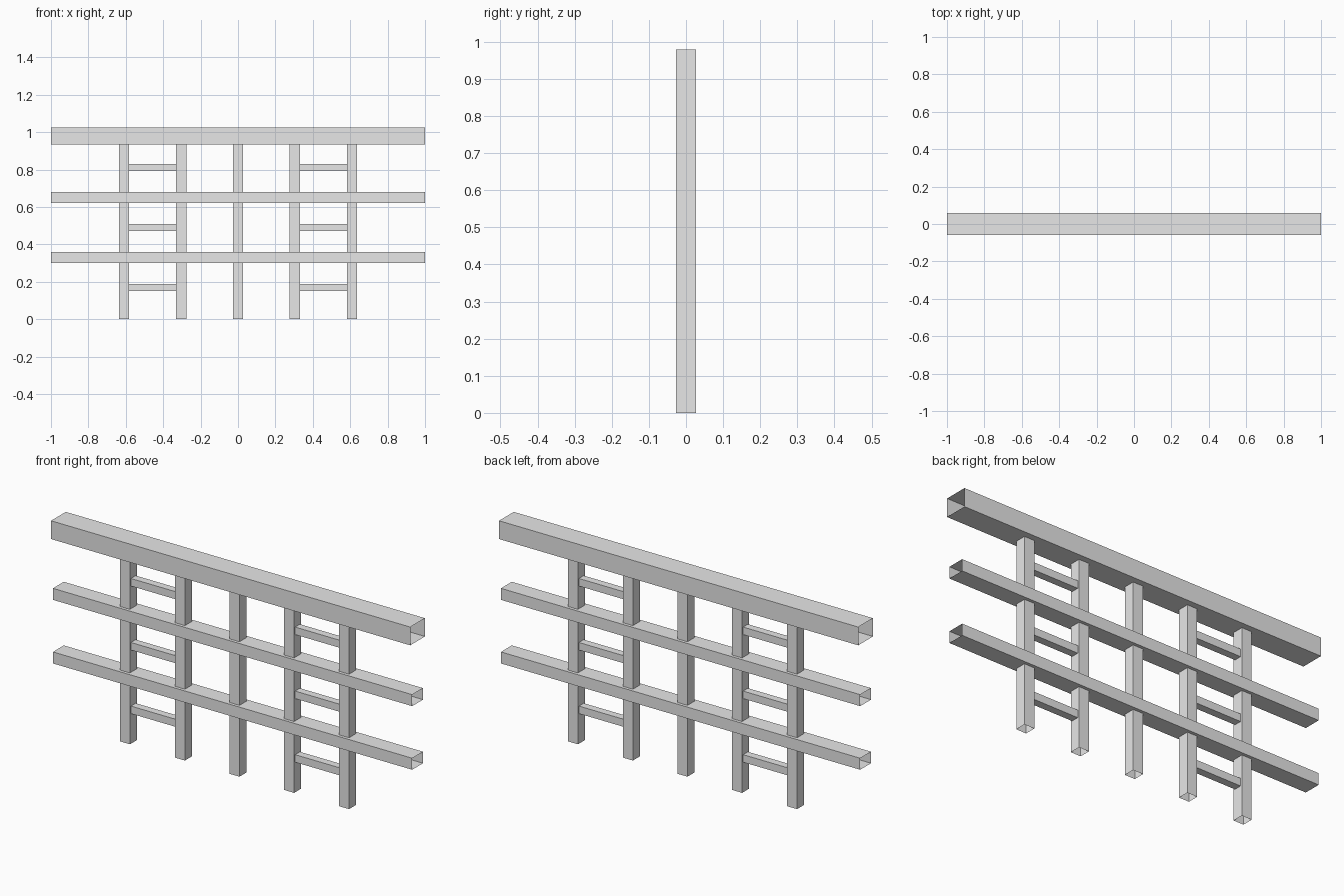
import bpy
import bmesh
from mathutils import Vector

cube = bpy.data.objects.get("Cube")
if cube:
    bpy.data.objects.remove(cube, do_unlink=True)

GREY = (0.8, 0.8, 0.8, 1.0)
grey = bpy.data.materials.new("plain_grey")
grey.use_nodes = True
grey.diffuse_color = GREY
grey.node_tree.nodes["Principled BSDF"].inputs["Base Color"].default_value = GREY


def hollow_bar(name, centre, size, axis):
    """Thin-walled rectangular tube, open at both ends along the given axis."""
    bm = bmesh.new()
    bmesh.ops.create_cube(bm, size=1)
    ends = [f for f in bm.faces if abs(f.normal[axis]) > 0.9]
    bmesh.ops.delete(bm, geom=ends, context="FACES_ONLY")
    bmesh.ops.scale(bm, vec=Vector(size), verts=bm.verts)
    mesh = bpy.data.meshes.new(name)
    bm.to_mesh(mesh)
    bm.free()
    mesh.materials.append(grey)
    obj = bpy.data.objects.new(name, mesh)
    obj.location = centre
    bpy.context.collection.objects.link(obj)
    return obj


X, Z = 0, 2
OUTER, INNER = 0.61, 0.304
POST_TOP = 0.979

# Long horizontal rails
hollow_bar("top_rail", (0, 0, POST_TOP), (2, 0.117, 0.092), X)
hollow_bar("middle_rail", (0, 0, 0.65), (2, 0.086, 0.058), X)
hollow_bar("lower_rail", (0, 0, 0.33), (2, 0.086, 0.058), X)

# Upright posts, ending inside the top rail
for i, x in enumerate((-OUTER, -INNER, 0, INNER, OUTER)):
    hollow_bar(f"post_{i + 1}", (x, 0, POST_TOP / 2), (0.055, 0.055, POST_TOP), Z)

# Short rungs joining each outer pair of posts
for side, sign in (("left", 1), ("right", -1)):
    for level, z in (("lower", 0.17), ("middle", 0.49), ("upper", 0.812)):
        hollow_bar(f"{side}_{level}_rung", (sign * (OUTER + INNER) / 2, 0, z),
                   (OUTER - INNER, 0.038, 0.038), X)
